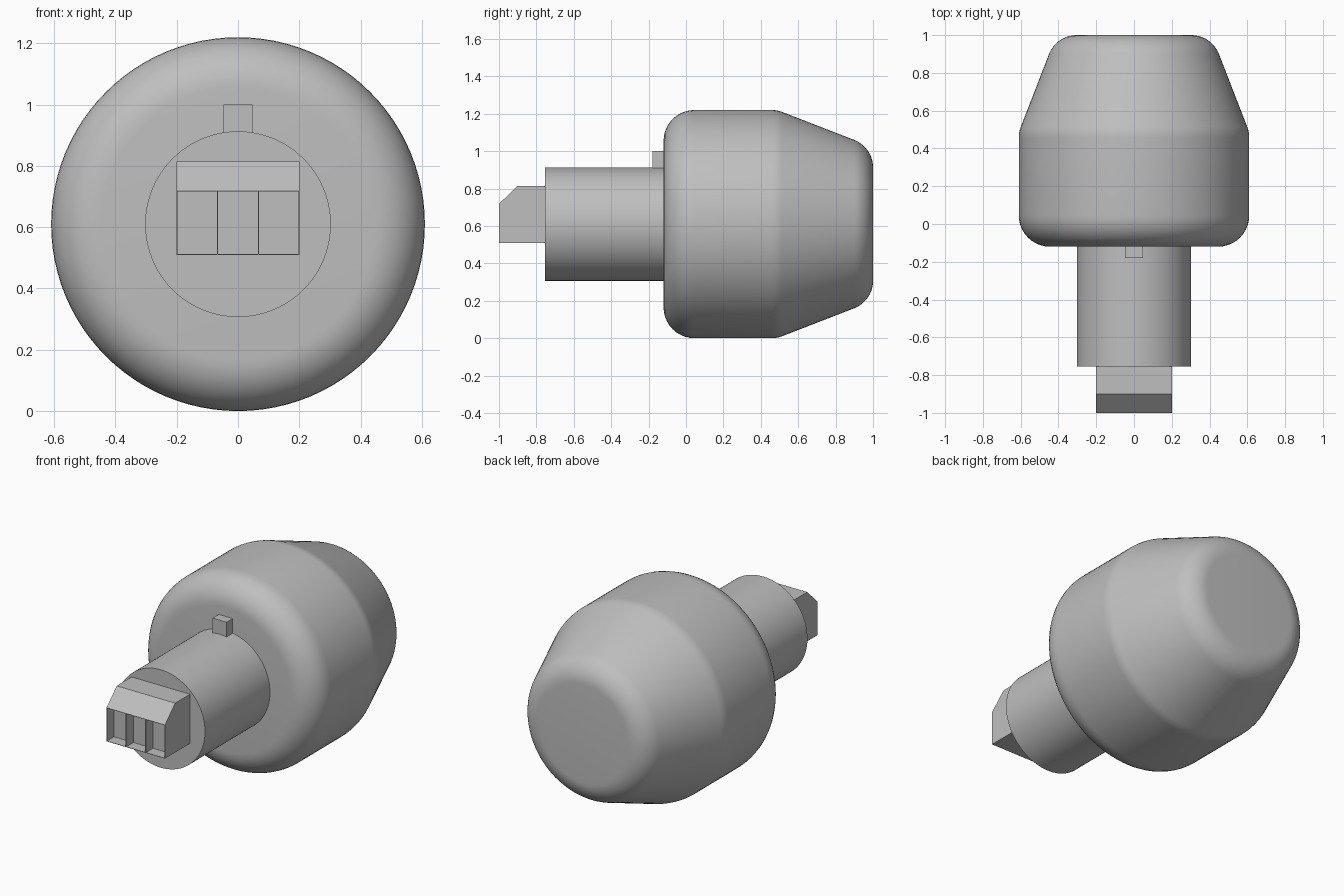
import bpy, bmesh, math
from mathutils import Vector, Matrix

AXIS_Z = 0.61

if "Cube" in bpy.data.objects:
    bpy.data.objects.remove(bpy.data.objects["Cube"], do_unlink=True)

grey = bpy.data.materials.new("plain grey")
grey.use_nodes = True
colour = (0.52, 0.52, 0.52, 1)
grey.diffuse_color = colour
grey.node_tree.nodes["Principled BSDF"].inputs["Base Color"].default_value = colour


def finish(bm, name, smooth=False):
    bmesh.ops.recalc_face_normals(bm, faces=bm.faces)
    mesh = bpy.data.meshes.new(name)
    bm.to_mesh(mesh)
    bm.free()
    mesh.materials.append(grey)
    obj = bpy.data.objects.new(name, mesh)
    bpy.context.collection.objects.link(obj)
    if smooth:
        bpy.ops.object.select_all(action="DESELECT")
        obj.select_set(True)
        bpy.context.view_layer.objects.active = obj
        bpy.ops.object.shade_smooth_by_angle(angle=math.radians(30))
    return obj


def fillet(before, corner, after, radius, steps=10):
    """Arc points that round one corner of a 2D profile."""
    a = (Vector(before) - Vector(corner)).normalized()
    b = (Vector(after) - Vector(corner)).normalized()
    half = a.angle(b) / 2
    reach = radius / math.tan(half)
    centre = Vector(corner) + (a + b).normalized() * radius / math.sin(half)
    start = Vector(corner) + a * reach - centre
    end = Vector(corner) + b * reach - centre
    turn = math.pi - 2 * half
    return [centre + (start * math.sin(turn * (1 - i / steps))
                      + end * math.sin(turn * i / steps)) / math.sin(turn)
            for i in range(steps + 1)]


def lathe(name, profile, segments=96):
    """Turn (y, radius) points around the long axis."""
    bm = bmesh.new()
    verts = [bm.verts.new((p[1], p[0], AXIS_Z)) for p in profile]
    edges = [bm.edges.new(pair) for pair in zip(verts, verts[1:])]
    bmesh.ops.spin(bm, geom=verts + edges, cent=(0, 0, AXIS_Z), axis=(0, 1, 0),
                   angle=math.tau, steps=segments)
    bmesh.ops.remove_doubles(bm, verts=bm.verts, dist=0.0005)
    return finish(bm, name, smooth=True)


# Rounded main body with tapered rear
outline = [(-0.12, 0), (-0.12, 0.61), (0.487, 0.61), (1, 0.411), (1, 0)]
body = [outline[0]]
for i, radius in enumerate((0.165, 0.16, 0.157), start=1):
    body += fillet(outline[i - 1], outline[i], outline[i + 1], radius)
body.append(outline[-1])
lathe("main_body", body)

# Cylindrical neck
lathe("neck", [(-0.755, 0), (-0.755, 0.303), (-0.1, 0.303), (-0.1, 0)])

# Small locating key above the neck
bm = bmesh.new()
bmesh.ops.create_cube(bm, size=1, matrix=Matrix.Translation((0, -0.14, 0.945))
                      @ Matrix.Diagonal((0.096, 0.08, 0.11, 1)))
finish(bm, "locating_key")

# Chamfered connector block
bm = bmesh.new()
side = [(-1, 0.51), (-0.74, 0.51), (-0.74, 0.815), (-0.9, 0.815), (-1, 0.718)]
cap = bm.faces.new([bm.verts.new((-0.2, y, z)) for y, z in side])
grown = bmesh.ops.extrude_face_region(bm, geom=[cap], use_keep_orig=True)["geom"]
bmesh.ops.translate(bm, vec=(0.4, 0, 0),
                    verts=[g for g in grown if isinstance(g, bmesh.types.BMVert)])
bmesh.ops.recalc_face_normals(bm, faces=bm.faces)

# Three recessed sockets in the connector front
for x in (-0.067, 0.067):
    bmesh.ops.bisect_plane(bm, geom=bm.verts[:] + bm.edges[:] + bm.faces[:],
                           plane_co=(x, 0, 0), plane_no=(1, 0, 0))
bm.normal_update()
fronts = [f for f in bm.faces if f.normal.y < -0.99]
bmesh.ops.inset_individual(bm, faces=fronts, thickness=0.003, depth=0)
pockets = bmesh.ops.extrude_discrete_faces(bm, faces=fronts)["faces"]
bmesh.ops.translate(bm, vec=(0, 0.07, 0), verts=list({v for f in pockets for v in f.verts}))
finish(bm, "connector_block")
